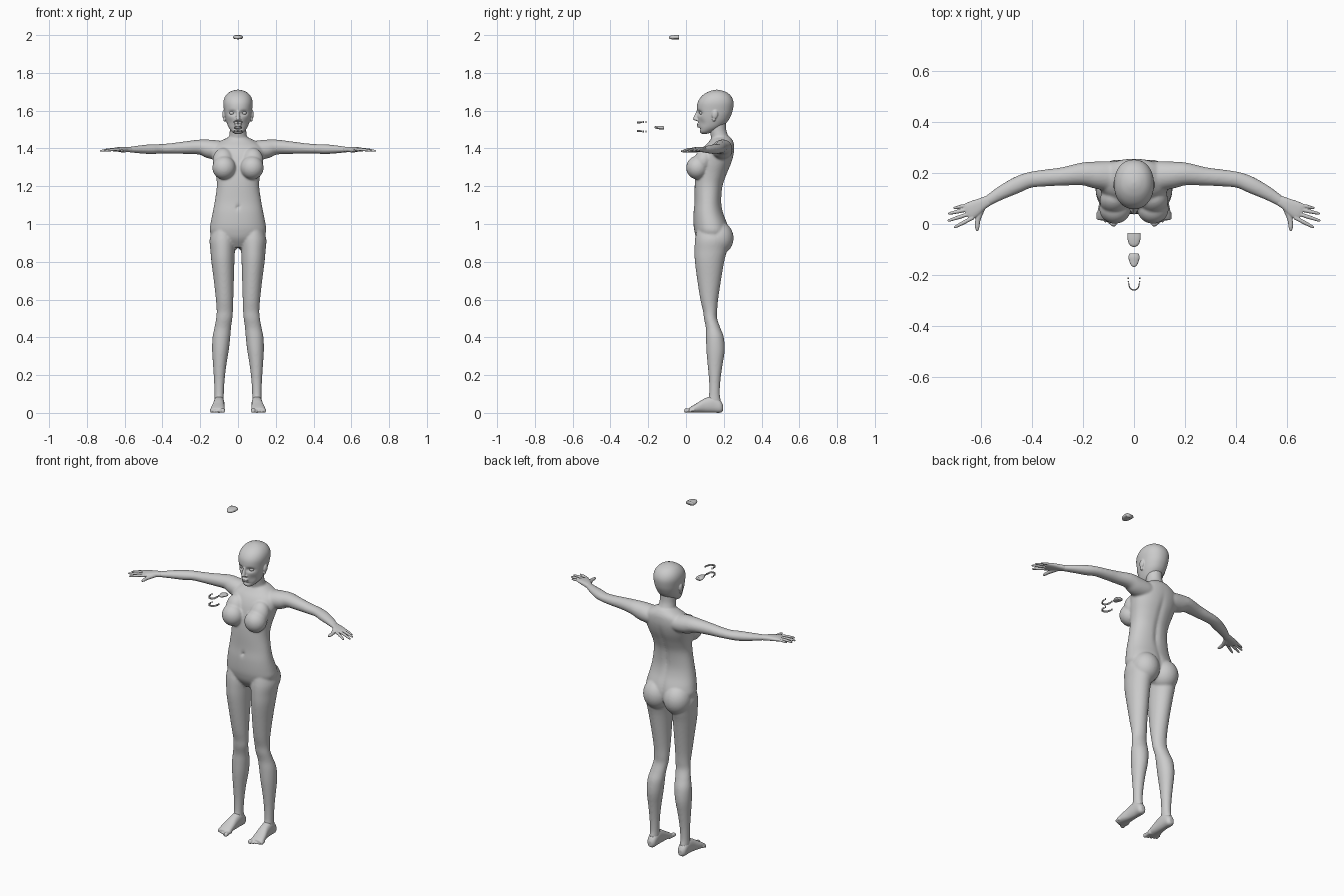
import bpy, bmesh, math
from mathutils import Vector, Matrix

X, Y, Z = Vector((1, 0, 0)), Vector((0, 1, 0)), Vector((0, 0, 1))


def smooth_rows(rows, sub):
    """Catmull-Rom interpolation of every column of a station list."""
    out = []
    for i in range(len(rows) - 1):
        p0, p1, p2, p3 = rows[max(i - 1, 0)], rows[i], rows[i + 1], rows[min(i + 2, len(rows) - 1)]
        for k in range(sub):
            t = k / sub
            out.append([0.5 * (2 * b + (c - a) * t + (2 * a - 5 * b + 4 * c - d) * t * t
                               + (3 * b - a - 3 * c + d) * t ** 3)
                        for a, b, c, d in zip(p0, p1, p2, p3)])
    return out + [list(rows[-1])]


def loft(bm, rows, ref, axis=None, s=1, seg=32, p=2.0, sub=4):
    """Skin superellipse rings; a row is x, y, z, radius along ref, other radius."""
    rows = smooth_rows(rows, sub)
    cs = [Vector(r[:3]) for r in rows]
    rings = []
    for i, r in enumerate(rows):
        t = axis or (cs[min(i + 1, len(cs) - 1)] - cs[max(i - 1, 0)]).normalized()
        u = (ref - t * ref.dot(t)).normalized()
        v = t.cross(u)
        ring = []
        for k in range(seg):
            a = 2 * math.pi * k / seg
            ca, sa = math.cos(a), math.sin(a)
            q = (cs[i] + u * max(r[3], .001) * math.copysign(abs(ca) ** (2 / p), ca)
                 + v * max(r[4], .001) * math.copysign(abs(sa) ** (2 / p), sa))
            ring.append(bm.verts.new((q.x * s, q.y, q.z)))
        rings.append(ring)
    for a, b in zip(rings, rings[1:]):
        for k in range(seg):
            bm.faces.new((a[k], a[(k + 1) % seg], b[(k + 1) % seg], b[k]))
    bm.faces.new(rings[0])
    bm.faces.new(rings[-1])


def column(bm, rows, **kw):
    """Upright loft; a row is z, centre x, half width, front y, back y."""
    loft(bm, [(c, (f + b) / 2, z, w, (b - f) / 2) for z, c, w, f, b in rows], X, Z, **kw)


def ball(bm, c, r, tilt=0):
    m = Matrix.Translation(c) @ Matrix.Rotation(tilt, 4, 'X') @ Matrix.Diagonal((*r, 1))
    bmesh.ops.create_uvsphere(bm, u_segments=28, v_segments=18, radius=1, matrix=m)


def dent(bm, c, r, depth):
    """Push front-facing points back around c."""
    for v in bm.verts:
        d = Vector(((v.co.x - c[0]) / r[0], (v.co.y - c[1]) / .05, (v.co.z - c[2]) / r[1])).length
        v.co.y += depth * math.exp(-d * d)


def finish(name, bm, voxel=0, iters=0):
    bmesh.ops.recalc_face_normals(bm, faces=bm.faces)
    me = bpy.data.meshes.new(name)
    bm.to_mesh(me)
    bm.free()
    me.polygons.foreach_set("use_smooth", [True] * len(me.polygons))
    ob = bpy.data.objects.new(name, me)
    bpy.context.collection.objects.link(ob)
    if voxel:
        m = ob.modifiers.new("fuse", 'REMESH')
        m.mode, m.voxel_size, m.use_smooth_shade = 'VOXEL', voxel, True
        m = ob.modifiers.new("soften", 'SMOOTH')
        m.factor, m.iterations = .5, iters
    return ob


# Body: torso, neck, arms and legs fused into one skin
bm = bmesh.new()
column(bm, [(.875, 0, .05, .09, .18), (.92, 0, .125, .058, .22), (.96, 0, .149, .045, .228),
            (1.0, 0, .146, .04, .22), (1.06, 0, .134, .04, .197), (1.12, 0, .123, .045, .188),
            (1.2, 0, .112, .046, .195), (1.26, 0, .117, .05, .215), (1.32, 0, .13, .06, .24),
            (1.37, 0, .138, .075, .253), (1.41, 0, .13, .097, .255), (1.437, 0, .095, .122, .25),
            (1.46, 0, .05, .14, .235)], seg=64, p=2.2)
column(bm, [(1.4, 0, .062, .13, .24), (1.45, 0, .05, .133, .23), (1.49, 0, .044, .126, .215),
            (1.53, 0, .044, .12, .212), (1.57, 0, .045, .12, .215)])
dent(bm, (0, .045, 1.09), (.008, .011), .012)
for z in (.98, 1.12, 1.2, 1.3):                     # spine groove
    for v in bm.verts:
        if v.co.y > .15:
            v.co.y -= .006 * math.exp(-(v.co.x / .015) ** 2 - ((v.co.z - z) / .06) ** 2)
for s in (1, -1):
    ball(bm, (s * .074, .06, 1.298), (.062, .059, .062))                  # bust
    ball(bm, (s * .078, .092, 1.335), (.056, .05, .07), -.35)
    ball(bm, (s * .066, .172, .925), (.078, .08, .088))                   # buttock
    loft(bm, [(.03, .19, 1.395, .045, .05), (.09, .188, 1.39, .05, .058), (.15, .192, 1.397, .05, .053),
              (.2, .196, 1.407, .04, .045), (.28, .186, 1.404, .033, .036), (.35, .18, 1.4, .028, .033),
              (.41, .172, 1.398, .025, .031), (.46, .152, 1.396, .026, .032), (.52, .122, 1.395, .021, .027),
              (.57, .092, 1.394, .015, .021), (.595, .078, 1.394, .012, .02)], Z, s=s)  # arm
    column(bm, [(.98, .08, .05, .06, .2), (.92, .081, .069, .048, .225), (.86, .081, .065, .045, .217),
                (.8, .08, .061, .047, .202), (.7, .075, .053, .06, .185), (.6, .071, .046, .076, .17),
                (.54, .07, .043, .09, .165), (.5, .073, .043, .095, .165), (.45, .081, .044, .105, .182),
                (.4, .088, .047, .106, .2), (.33, .093, .044, .108, .205), (.25, .097, .035, .115, .193),
                (.17, .099, .028, .122, .182), (.1, .1, .025, .122, .179), (.06, .1, .025, .115, .185),
                (.03, .1, .022, .12, .185)], s=s)                         # leg
finish("body", bm, .0055, 7)

# Feet
for s, side in ((1, "left"), (-1, "right")):
    bm = bmesh.new()
    loft(bm, [(.1, .197, .026, .012, .015), (.1, .182, .033, .025, .032), (.1, .145, .045, .028, .044),
              (.102, .1, .039, .03, .038), (.106, .06, .027, .035, .026), (.108, .03, .018, .037, .017),
              (.109, .015, .013, .033, .011)], X, -Y, s=s, p=2.3)
    for i in range(5):
        r = .012 if i == 0 else .0085 - .0005 * i
        x, tip = .08 + .0155 * i, -.01 + .0065 * i + (.003 if i else 0)
        loft(bm, [(x, .045, .014, r, r), (x, .02, .013, r * .9, r * .9), (x, tip + .008, r, r, r),
                  (x, tip, r * .8, r * .45, r * .45)], X, -Y, s=s, seg=16)
    finish(side + "_foot", bm, .0035, 3)

# Hands: palm, four fingers and thumb
TIPS = [(.708, .062), (.729, .04), (.731, .012), (.706, -.015)]
for s, side in ((1, "left"), (-1, "right")):
    bm = bmesh.new()
    loft(bm, [(.568, .093, 1.394, .014, .02), (.595, .079, 1.395, .014, .024), (.62, .064, 1.395, .013, .031),
              (.645, .05, 1.394, .011, .034), (.658, .043, 1.393, .008, .03)], Z, s=s, p=2.4)
    for i, (tx, ty) in enumerate(TIPS):
        k = .027 - .018 * i
        bx, by = .642 + .45 * k, .05 + .9 * k
        r = .0075 if i else .0065
        loft(bm, [(bx + (tx - bx) * t, by + (ty - by) * t, 1.395 - .009 * t * t, r * f, r * f)
                  for t, f in ((0, 1.15), (.3, 1), (.45, 1.05), (.72, .88), (.93, .7), (1, .3))], Z, s=s, seg=16)
    loft(bm, [(.59, .07, 1.392, .011, .012), (.605, .04, 1.389, .011, .013), (.612, .012, 1.387, .009, .01),
              (.614, -.012, 1.386, .008, .009), (.613, -.028, 1.386, .003, .004)], Z, s=s, seg=16)
    finish(side + "_hand", bm, .0026, 3)

# Head with face features
bm = bmesh.new()
column(bm, [(1.477, 0, .014, .084, .11), (1.487, 0, .031, .074, .14), (1.51, 0, .049, .07, .185),
            (1.54, 0, .061, .064, .218), (1.57, 0, .069, .06, .236), (1.6, 0, .074, .058, .247),
            (1.64, 0, .078, .061, .252), (1.67, 0, .071, .077, .243), (1.693, 0, .053, .104, .222),
            (1.706, 0, .028, .134, .192), (1.711, 0, .004, .158, .166)], seg=72, p=2.15, sub=8)
for s in (1, -1):
    dent(bm, (s * .031, .068, 1.588), (.02, .012), .014)                  # eye socket
    dent(bm, (s * .042, .075, 1.535), (.018, .022), .006)                 # cheek hollow
dent(bm, (0, .068, 1.503), (.022, .006), .006)
loft(bm, [(0, .067, 1.606, .007, .008), (0, .06, 1.582, .008, .012), (0, .052, 1.56, .011, .014),
          (0, .053, 1.551, .012, .013), (0, .064, 1.545, .008, .007)], X, -Z, seg=20)  # nose
ball(bm, (0, .065, 1.5275), (.02, .0085, .0055))                          # lips
ball(bm, (0, .067, 1.5165), (.017, .0085, .006))
for s in (1, -1):
    ball(bm, (s * .011, .06, 1.5505), (.007, .009, .006))                 # nostril wing
    ball(bm, (s * .074, .153, 1.58), (.009, .016, .024), -.15)            # ear
    ball(bm, (s * .071, .148, 1.555), (.007, .009, .013))
finish("head", bm, .0032, 3)

for s, side in ((1, "left"), (-1, "right")):
    bm = bmesh.new()
    ball(bm, (s * .031, .086, 1.588), (.0145, .0145, .0125))
    finish(side + "_eye", bm)

# Loose mouth parts set apart from the figure: palate and tongue
bm = bmesh.new()
loft(bm, [(0, -.036, 1.989, .026, .011), (0, -.055, 1.989, .026, .011), (0, -.075, 1.988, .021, .01),
          (0, -.085, 1.987, .013, .008), (0, -.09, 1.986, .004, .004)], X, -Y, p=2.6)
finish("palate", bm)
bm = bmesh.new()
loft(bm, [(0, -.116, 1.508, .018, .009), (0, -.13, 1.51, .022, .01), (0, -.15, 1.511, .017, .008),
          (0, -.162, 1.512, .011, .006), (0, -.168, 1.512, .003, .003)], X, -Y)
finish("tongue", bm)

# Upper and lower rows of teeth along a U
for name, z, lift in (("upper_teeth", 1.54, -1), ("lower_teeth", 1.49, 1)):
    bm = bmesh.new()
    for i in range(16):
        a = math.pi * i / 15
        c, d = math.cos(a), math.sin(a)
        pos = Vector((.022 * math.copysign(abs(c) ** .75, c), -.212 - .046 * d ** .75, z + lift * .003 * d))
        m = (Matrix.Translation(pos) @ Matrix.Rotation(math.atan2(-.046 * d, .022 * c), 4, 'Z')
             @ Matrix.Diagonal((.005, .0068, .01, 1)))
        bmesh.ops.create_cube(bm, size=1, matrix=m)
    bmesh.ops.bevel(bm, geom=bm.edges[:], offset=.001, segments=1, affect='EDGES')
    finish(name, bm)
